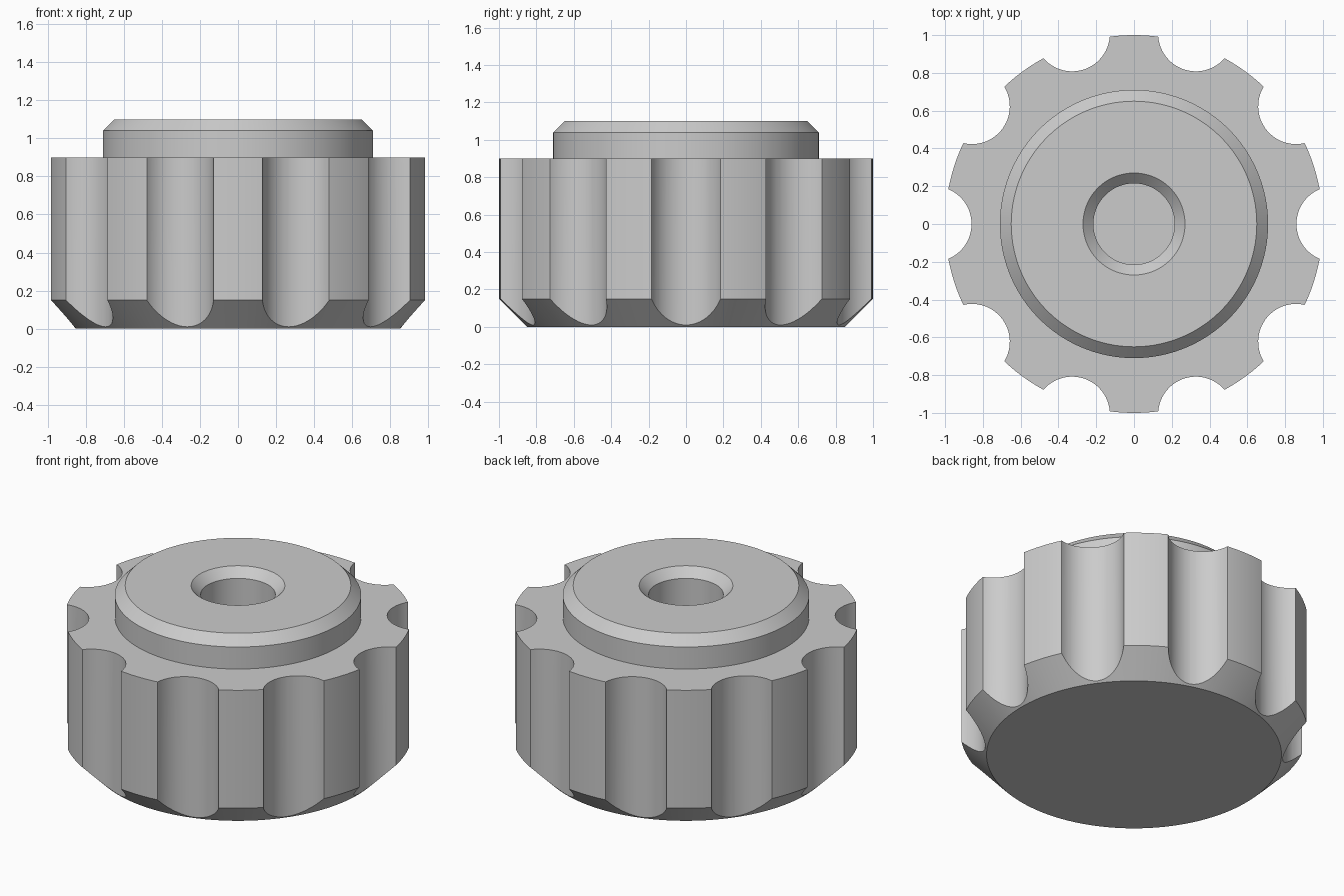
import bpy, bmesh, math
from mathutils import Matrix, Vector

if "Cube" in bpy.data.objects:
    bpy.data.objects.remove(bpy.data.objects["Cube"], do_unlink=True)

SEGMENTS = 160
FLUTES = 10
FLUTE_RADIUS = 0.2
FLUTE_CENTRE = 1.06

# Plain grey material
grey = bpy.data.materials.new("plain_grey")
grey.use_nodes = True
colour = (0.6, 0.6, 0.6, 1)
grey.diffuse_color = colour
grey.node_tree.nodes["Principled BSDF"].inputs["Base Color"].default_value = colour


def make_object(name, bm):
    bmesh.ops.recalc_face_normals(bm, faces=bm.faces)
    mesh = bpy.data.meshes.new(name)
    bm.to_mesh(mesh)
    bm.free()
    mesh.materials.append(grey)
    obj = bpy.data.objects.new(name, mesh)
    bpy.context.collection.objects.link(obj)
    return obj


def lathe(name, profile):
    """Stack rings of (radius, height), bridge them and cap both ends."""
    bm = bmesh.new()
    rings = []
    for r, z in profile:
        rings.append([bm.verts.new((r * math.cos(a), r * math.sin(a), z))
                      for a in (math.tau * i / SEGMENTS for i in range(SEGMENTS))])
    for low, high in zip(rings, rings[1:]):
        for i in range(SEGMENTS):
            j = (i + 1) % SEGMENTS
            bm.faces.new((low[i], low[j], high[j], high[i]))
    bm.faces.new(rings[0])
    bm.faces.new(rings[-1])
    return make_object(name, bm)


# Knob body: bevelled grip, raised collar, bevelled blind bore
knob = lathe("knob", [
    (0.85, 0), (1, 0.15), (1, 0.9),
    (0.71, 0.9), (0.71, 1.04), (0.65, 1.1),
    (0.27, 1.1), (0.215, 1.045), (0.215, 0.35),
])

# Finger flutes cut around the grip
bm = bmesh.new()
for i in range(FLUTES):
    turn = Matrix.Rotation(math.tau * i / FLUTES, 4, "Z")
    place = turn @ Matrix.Translation(Vector((FLUTE_CENTRE, 0, 0.45)))
    bmesh.ops.create_cone(bm, cap_ends=True, segments=64, radius1=FLUTE_RADIUS,
                          radius2=FLUTE_RADIUS, depth=1.1, matrix=place)
cutter = make_object("flute_cutter", bm)
cutter.hide_render = True

cut = knob.modifiers.new("flutes", "BOOLEAN")
cut.operation = "DIFFERENCE"
cut.solver = "EXACT"
cut.object = cutter

bpy.ops.object.select_all(action="DESELECT")
knob.select_set(True)
bpy.context.view_layer.objects.active = knob
bpy.ops.object.modifier_apply(modifier=cut.name)
bpy.data.objects.remove(cutter, do_unlink=True)

# Smooth curved walls, crisp edges
bpy.ops.object.shade_smooth_by_angle(angle=math.radians(25))
